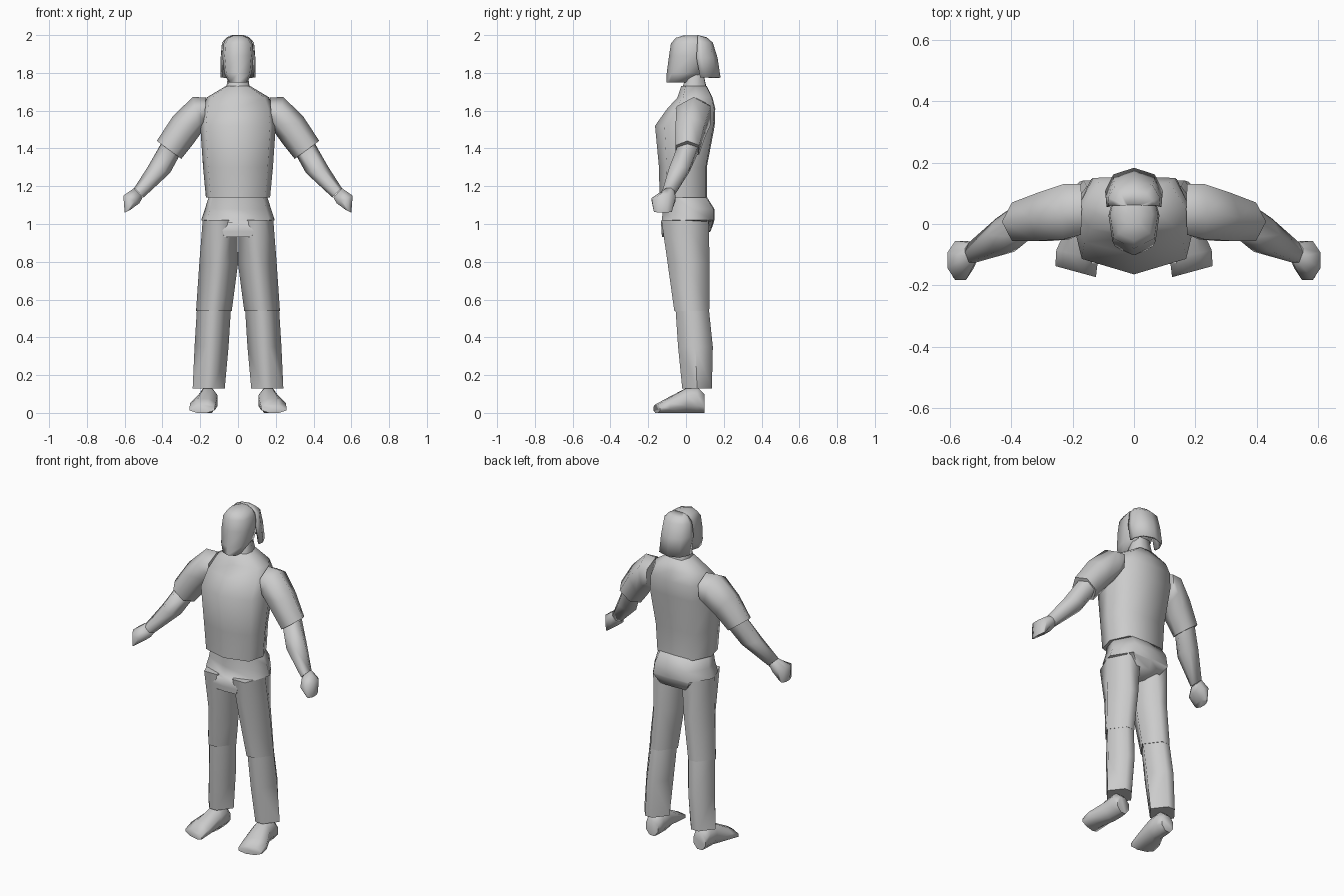
import bpy, bmesh, math
from mathutils import Vector

if "Cube" in bpy.data.objects:
    bpy.data.objects.remove(bpy.data.objects["Cube"])


def build(name, rings, closed=True, mirror=False, angle=72):
    """Skin a stack of equal-length point rings; closed rings get end caps."""
    bm = bmesh.new()
    rows = [[bm.verts.new(p) for p in r] for r in rings]
    n = len(rows[0])
    for a, b in zip(rows, rows[1:]):
        for i in range(n if closed else n - 1):
            j = (i + 1) % n
            bm.faces.new((a[i], a[j], b[j], b[i]))
    if closed:
        bm.faces.new(rows[0])
        bm.faces.new(rows[-1])
    bmesh.ops.recalc_face_normals(bm, faces=bm.faces)
    me = bpy.data.meshes.new(name)
    bm.to_mesh(me)
    bm.free()
    ob = bpy.data.objects.new(name, me)
    bpy.context.collection.objects.link(ob)
    bpy.ops.object.select_all(action='DESELECT')
    ob.select_set(True)
    bpy.context.view_layer.objects.active = ob
    bpy.ops.object.shade_smooth_by_angle(angle=math.radians(angle))
    if mirror:
        m = ob.modifiers.new("Mirror", 'MIRROR')
        m.use_mirror_merge = False
    return ob


def ring(c, u, v, n=8):
    """Polygon that exactly fills the box spanned by half-axes u and v."""
    off = math.pi / n if n == 8 else 0
    pts = [(math.cos(off + 2 * math.pi * i / n), math.sin(off + 2 * math.pi * i / n))
           for i in range(n)]
    mx, my = max(p[0] for p in pts), max(p[1] for p in pts)
    return [Vector(c) + Vector(u) * (a / mx) + Vector(v) * (b / my) for a, b in pts]


def level(z, x0, x1, y0, y1, f=.28):
    """Horizontal six-sided leg section with narrow front and back faces."""
    cx, cy, hx, hy = (x0 + x1) / 2, (y0 + y1) / 2, (x1 - x0) / 2, (y1 - y0) / 2
    unit = ((1, 0), (f, 1), (-f, 1), (-1, 0), (-f, -1), (f, -1))
    return [(cx + a * hx, cy + b * hy, z) for a, b in unit]


def tilted(xt, zt, xb, zb, y0, y1, n=6):
    """Arm section given by its top and bottom points seen from the front."""
    return ring(((xt + xb) / 2, (y0 + y1) / 2, (zt + zb) / 2),
                ((xt - xb) / 2, 0, (zt - zb) / 2), (0, (y1 - y0) / 2, 0), n)


def body(z, w, yf, yb, wb=0, k=.16):
    """Symmetric body section; k is how far the front corners sit behind the middle."""
    d = yb - yf
    half = [(0.85 * w, yf + k * d), (w, yf + 0.55 * d), (wb or 0.7 * w, yb - 0.02 * d)]
    pts = [(0, yf)] + half + [(0, yb)] + [(-x, y) for x, y in reversed(half)]
    return [(x, y, z) for x, y in pts]


# Torso and pelvis
build("shirt_torso", [body(*r) for r in (
    (1.14, .17, -.14, .11), (1.30, .185, -.143, .11), (1.52, .20, -.164, .152),
    (1.61, .19, -.10, .155), (1.67, .165, -.045, .14), (1.73, .065, -.025, .11))])
build("pelvis", [body(*r) for r in (
    (1.16, .15, -.12, .10, .10, .2), (1.08, .175, -.122, .15, .11, .2),
    (1.02, .195, -.128, .15, .12, .2), (1.01, .105, -.132, .148, .12, .03),
    (.96, .095, -.13, .13, .085, .03), (.93, .085, -.127, .06, .06, .03))])

# Neck and head
build("neck", [body(*r) for r in ((1.69, .066, -.03, .115), (1.81, .05, .01, .09))])
build("head", [body(*r) for r in (
    (1.75, .05, -.102, .0), (1.80, .074, -.102, .085), (1.89, .083, -.09, .125),
    (1.955, .078, -.08, .125), (1.985, .06, -.055, .10), (1.999, .022, -.01, .06))])


# Hair: open shell hanging behind the head
def hair_row(z, w, ye, yb):
    half = [(w * .97, ye), (w, ye + .3 * (yb - ye)), (.72 * w, ye + .8 * (yb - ye))]
    return [(x, y, z) for x, y in half + [(0, yb)] + [(-x, y) for x, y in reversed(half)]]


hair = build("hair", [hair_row(*r) for r in (
    (1.775, .094, .075, .183), (1.88, .092, .055, .167), (1.96, .085, .06, .142),
    (1.988, .06, .06, .11), (2.0, .03, .06, .063))], closed=False)
s = hair.modifiers.new("Thickness", 'SOLIDIFY')
s.thickness = .01
s.offset = -1

# Arms
build("sleeve", [tilted(*r) for r in (
    (.17, 1.67, .18, 1.50, -.035, .13), (.24, 1.672, .20, 1.475, -.05, .13),
    (.345, 1.57, .24, 1.42, -.055, .10), (.43, 1.44, .30, 1.345, -.055, .07))], mirror=True)
build("forearm", [tilted(*r) for r in (
    (.405, 1.43, .31, 1.36, -.045, .065), (.476, 1.305, .36, 1.27, -.09, .02),
    (.55, 1.19, .50, 1.14, -.125, -.06))], mirror=True)
build("hand", [tilted(*r, n=8) for r in (
    (.55, 1.19, .505, 1.14, -.125, -.06), (.607, 1.15, .522, 1.11, -.182, -.055),
    (.60, 1.06, .57, 1.075, -.17, -.075))], mirror=True)

# Legs: the trouser knee overlaps the lower leg slightly
build("thigh", [level(*r) for r in (
    (1.02, .005, .187, -.13, .12, .45), (.79, .0, .205, -.097, .125),
    (.54, .033, .222, -.062, .123))], mirror=True)
build("shin", [level(*r) for r in (
    (.56, .037, .217, -.056, .12), (.35, .05, .23, -.042, .142),
    (.13, .07, .24, -.02, .137))], mirror=True)

# Feet: sections from heel to toe, turned slightly outward
build("foot", [ring((x, y, h / 2), (w, t, 0), (0, 0, h / 2)) for x, y, w, t, h in (
    (.16, .098, .04, 0, .10), (.16, .06, .05, 0, .135), (.16, .0, .052, .005, .13),
    (.185, -.10, .068, .015, .075), (.19, -.155, .066, .018, .045))], mirror=True)
